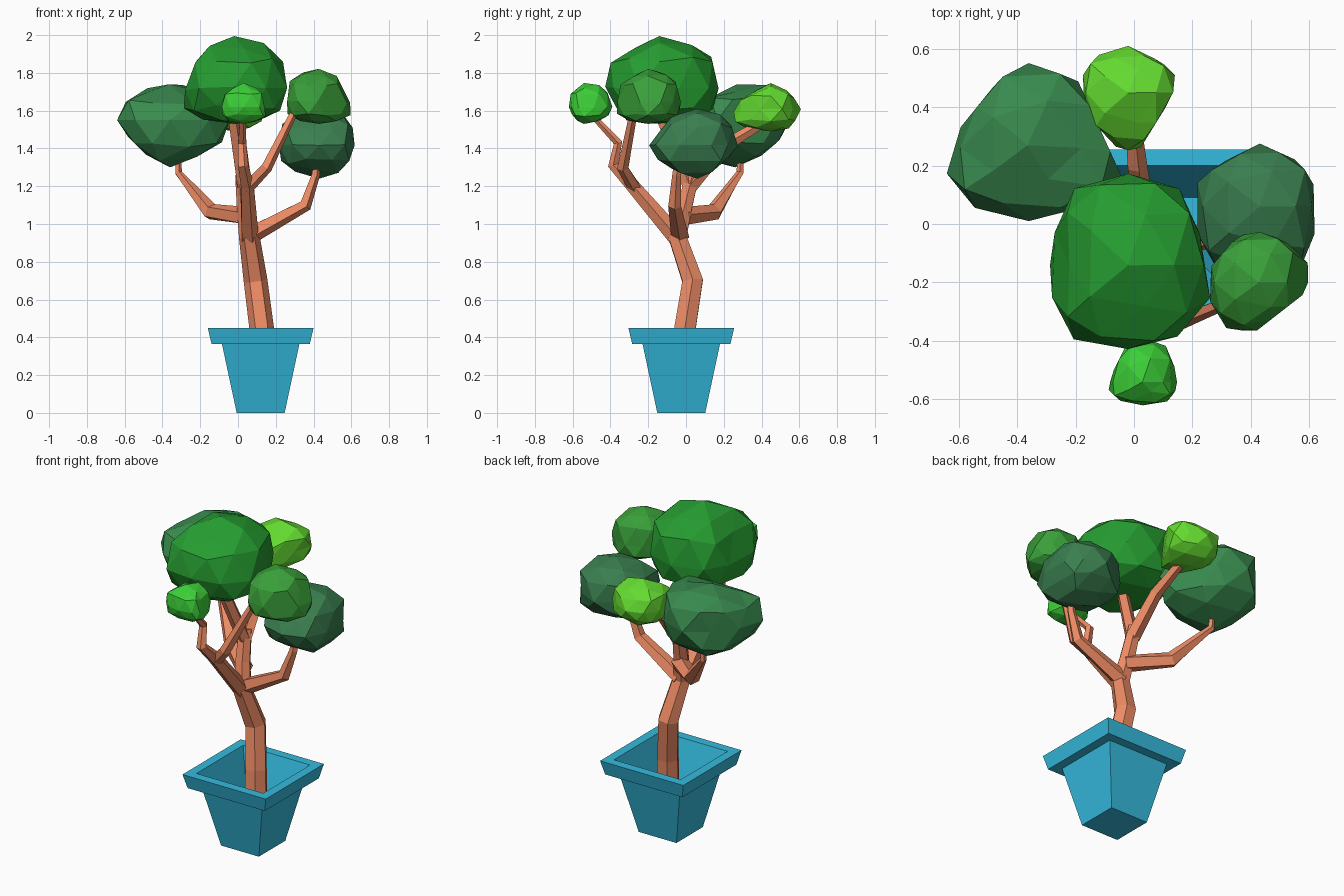
import bpy, bmesh, math, random
from mathutils import Vector


def paint(name, rgb):
    m = bpy.data.materials.new(name)
    m.diffuse_color = [(c / 255) ** 2.2 for c in rgb] + [1]
    return m


def finish(name, bm, mat):
    bmesh.ops.recalc_face_normals(bm, faces=bm.faces[:])
    me = bpy.data.meshes.new(name)
    bm.to_mesh(me)
    bm.free()
    ob = bpy.data.objects.new(name, me)
    bpy.context.collection.objects.link(ob)
    me.materials.append(mat)
    return ob


def skin_rings(bm, rings):
    # bridge successive vertex rings and close both ends
    n = len(rings[0])
    for a, b in zip(rings, rings[1:]):
        for i in range(n):
            j = (i + 1) % n
            bm.faces.new((a[i], a[j], b[j], b[i]))
    bm.faces.new(rings[0])
    bm.faces.new(rings[-1])


def limb(name, pts, sides, mat):
    # faceted tapering tube; each point is x, y, z, radius
    bm = bmesh.new()
    P = [Vector(p[:3]) for p in pts]
    rings = []
    for i, p in enumerate(P):
        t = Vector()
        if i > 0:
            t += (p - P[i - 1]).normalized()
        if i < len(P) - 1:
            t += (P[i + 1] - p).normalized()
        t.normalize()
        u = Vector((0, 1, 0)).cross(t)
        if u.length < 0.3:
            u = Vector((1, 0, 0))
        u.normalize()
        v = t.cross(u)
        rings.append([bm.verts.new(p + pts[i][3] * (
            u * math.cos(math.tau * k / sides) + v * math.sin(math.tau * k / sides)))
            for k in range(sides)])
    skin_rings(bm, rings)
    return finish(name, bm, mat)


def foliage(name, lo, core, hi, mat, low=0.88, front=(), side=(), top=()):
    # irregular icosphere fitted to bounds, widest at core, then trimmed by
    # straight silhouette lines seen from the front, side and top
    bm = bmesh.new()
    bmesh.ops.create_icosphere(bm, subdivisions=2, radius=1)
    for v in bm.verts:
        c = v.co * random.uniform(0.96, 1.03)
        power = (0.88, 0.88, low if c.z < 0 else 0.88)
        v.co = [math.copysign(abs(c[k]) ** power[k], c[k]) for k in range(3)]
    for k in range(3):
        most = max(v.co[k] for v in bm.verts)
        least = min(v.co[k] for v in bm.verts)
        for v in bm.verts:
            c = v.co[k]
            v.co[k] = core[k] + (c / most * (hi[k] - core[k]) if c > 0 else c / least * (lo[k] - core[k]))
    for (a, b), lines in (((0, 2), front), ((1, 2), side), ((0, 1), top)):
        for p, q, r, s in lines:
            n = Vector((s - q, p - r)).normalized()
            if n.dot(Vector((core[a] - p, core[b] - q))) > 0:
                n = -n
            for v in bm.verts:
                d = n.dot(Vector((v.co[a] - p, v.co[b] - q)))
                if d > 0:
                    v.co[a] -= n.x * d
                    v.co[b] -= n.y * d
    return finish(name, bm, mat)


random.seed(4)

# Square hollow pot with a sloping rim
blue = paint("pot_blue", (56, 186, 222))
bm = bmesh.new()
profile = [(0.127, 0), (0.205, 0.365), (0.26, 0.365), (0.28, 0.45), (0.225, 0.45), (0.115, 0.1)]
skin_rings(bm, [[bm.verts.new((0.12 + sx * r, -0.025 + sy * r, z))
                 for sx, sy in ((-1, -1), (1, -1), (1, 1), (-1, 1))] for r, z in profile])
finish("pot", bm, blue)

# Trunk and branches
bark = paint("bark", (238, 139, 101))
limb("trunk", [(0.14, -0.03, 0.1, 0.07), (0.125, -0.005, 0.45, 0.065), (0.093, 0.035, 0.7, 0.063),
               (0.06, -0.045, 0.93, 0.055), (0.04, -0.01, 1.08, 0.046), (0.025, 0.035, 1.26, 0.04)], 6, bark)
branches = {
    "left_branch": [(0.05, -0.01, 1.04, 0.05), (-0.145, 0.15, 1.065, 0.046),
                    (-0.315, 0.285, 1.27, 0.02), (-0.32, 0.29, 1.36, 0.016)],
    "right_branch": [(0.06, -0.03, 0.94, 0.05), (0.355, -0.06, 1.1, 0.036),
                     (0.41, -0.05, 1.26, 0.024), (0.42, -0.04, 1.36, 0.02)],
    "front_branch": [(0.06, -0.05, 0.93, 0.05), (0.045, -0.29, 1.21, 0.038),
                     (0.025, -0.385, 1.31, 0.03), (0.02, -0.36, 1.43, 0.024), (0.025, -0.5, 1.58, 0.016)],
    "front_side_branch": [(0.045, -0.27, 1.19, 0.036), (0.15, -0.335, 1.3, 0.032), (0.29, -0.28, 1.58, 0.022)],
    "crown_branch": [(0.03, 0.02, 1.2, 0.04), (-0.0, -0.06, 1.4, 0.037), (-0.03, -0.14, 1.6, 0.034)],
    "back_branch": [(0.03, 0.02, 1.2, 0.044), (0.01, 0.2, 1.41, 0.036), (-0.01, 0.4, 1.53, 0.026)],
}
for name, pts in branches.items():
    limb(name, pts, 5, bark)

# Foliage clumps
foliage("left_foliage", (-0.64, 0.01, 1.30), (-0.36, 0.26, 1.55), (-0.03, 0.55, 1.77),
        paint("leaf_dark", (60, 138, 80)),
        front=[(-.62, 1.63, -.4, 1.77), (-.4, 1.77, -.12, 1.68), (-.62, 1.5, -.45, 1.33), (-.32, 1.3, -.1, 1.42)],
        side=[(.15, 1.68, .33, 1.77), (.31, 1.3, .44, 1.39), (.44, 1.39, .53, 1.48)],
        top=[(-.64, .15, -.5, .01), (-.61, .31, -.44, .52), (-.21, .53, -.05, .18)])
foliage("crown_foliage", (-0.31, -0.44, 1.53), (-0.02, -0.14, 1.72), (0.26, 0.18, 2.0),
        paint("leaf_green", (42, 155, 52)), low=0.7,
        front=[(-.31, 1.62, -.24, 1.83), (-.24, 1.83, -.18, 1.93), (-.18, 1.93, -.02, 2),
               (-.02, 2, .13, 1.97), (.13, 1.97, .25, 1.87), (.26, 1.7, .22, 1.57)],
        side=[(-.42, 1.84, -.16, 2), (-.16, 2, .13, 1.92), (.13, 1.92, .17, 1.73), (-.44, 1.75, -.36, 1.6)],
        top=[(-.25, .08, -.31, -.23), (-.25, .08, -.17, .16), (-.27, -.35, -.14, -.44),
             (.1, -.43, .24, -.3), (.26, -.15, .2, .05), (.2, .05, .16, .15)])
foliage("right_foliage", (0.25, -0.39, 1.53), (0.43, -0.2, 1.65), (0.61, -0.01, 1.83),
        paint("leaf_mid", (60, 158, 60)), low=0.75,
        front=[(.25, 1.66, .28, 1.78), (.28, 1.78, .4, 1.83), (.4, 1.83, .52, 1.79), (.52, 1.79, .6, 1.63)],
        side=[(-.39, 1.57, -.36, 1.73), (-.36, 1.73, -.2, 1.83), (-.2, 1.83, -.06, 1.77), (-.06, 1.77, -.02, 1.62)],
        top=[(.25, -.25, .33, -.39), (.4, -.38, .58, -.24), (.38, -.01, .26, -.15), (.5, -.04, .61, -.15)])
foliage("lower_right_foliage", (0.21, -0.20, 1.24), (0.43, 0.06, 1.42), (0.64, 0.29, 1.61),
        paint("leaf_deep", (60, 125, 80)),
        front=[(.21, 1.38, .23, 1.5), (.6, 1.54, .63, 1.41), (.63, 1.41, .56, 1.28), (.42, 1.24, .23, 1.3)],
        side=[(-.2, 1.41, -.08, 1.57), (-.08, 1.57, .06, 1.61), (.22, 1.58, .28, 1.4),
              (.28, 1.4, .12, 1.26), (.03, 1.24, -.13, 1.32), (-.13, 1.32, -.2, 1.4)],
        top=[(.23, .16, .42, .29), (.42, .29, .57, .21), (.57, .21, .64, .09), (.64, .09, .6, -.13)])
foliage("front_foliage", (-0.09, -0.62, 1.53), (0.03, -0.54, 1.62), (0.16, -0.39, 1.75),
        paint("leaf_bright", (62, 205, 58)),
        front=[(-.08, 1.68, .02, 1.75), (.02, 1.75, .12, 1.71), (.12, 1.71, .15, 1.58)],
        side=[(-.62, 1.68, -.55, 1.74), (-.62, 1.6, -.57, 1.54)],
        top=[(-.09, -.54, -.03, -.42), (.16, -.54, .11, -.42)])
foliage("back_foliage", (-0.18, 0.22, 1.49), (-0.02, 0.45, 1.61), (0.14, 0.62, 1.75),
        paint("leaf_lime", (100, 218, 52)),
        side=[(.22, 1.53, .28, 1.65), (.28, 1.65, .44, 1.75), (.44, 1.75, .55, 1.7),
              (.55, 1.7, .61, 1.61), (.61, 1.61, .57, 1.53)],
        top=[(-.17, .38, -.02, .22), (.14, .45, .01, .24), (-.14, .57, -.02, .62), (-.02, .62, .13, .53)])
